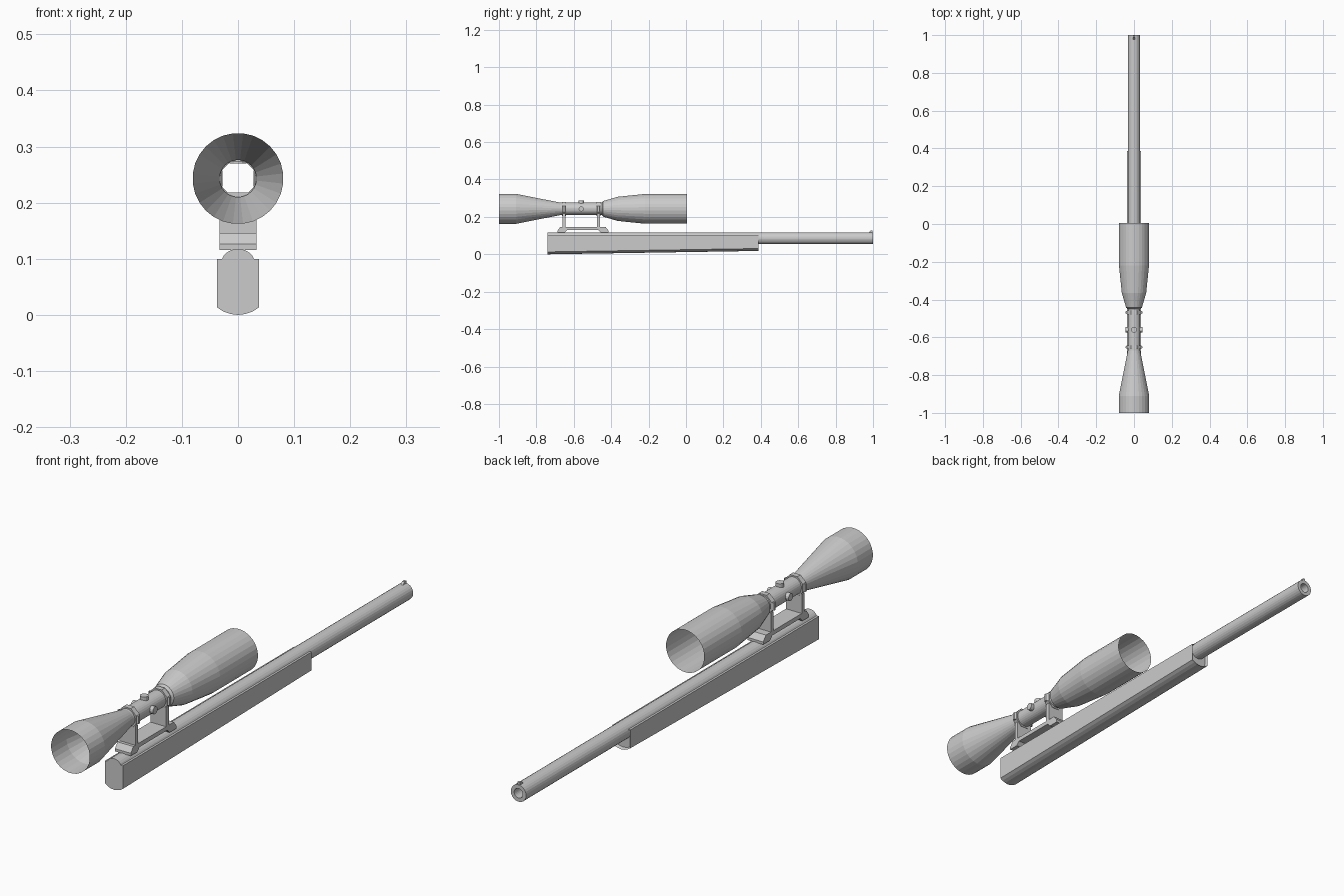
import bpy, bmesh, math
from mathutils import Matrix

if "Cube" in bpy.data.objects:
    bpy.data.objects.remove(bpy.data.objects["Cube"])

SCOPE_Z = 0.243
BARREL_Z = 0.086


def finish(name, bm):
    bmesh.ops.recalc_face_normals(bm, faces=bm.faces)
    me = bpy.data.meshes.new(name)
    bm.to_mesh(me)
    bm.free()
    ob = bpy.data.objects.new(name, me)
    bpy.context.collection.objects.link(ob)
    return ob


def lathe(name, profile, z, n=24, closed=False, cap_end=False):
    """Revolve (y, radius) points about a y-directed axis at height z."""
    bm = bmesh.new()
    rings = []
    for y, r in profile:
        rings.append([bm.verts.new((r * math.cos(2 * math.pi * (i + .5) / n), y,
                                    z + r * math.sin(2 * math.pi * (i + .5) / n)))
                      for i in range(n)])
    pairs = list(zip(rings, rings[1:]))
    if closed:
        pairs.append((rings[-1], rings[0]))
    for a, b in pairs:
        for i in range(n):
            j = (i + 1) % n
            bm.faces.new((a[i], a[j], b[j], b[i]))
    if cap_end:
        bm.faces.new(rings[0])
        bm.faces.new(rings[-1])
    return finish(name, bm)


def extrude_x(name, profile, half):
    """Extrude a (y, z) outline across x."""
    bm = bmesh.new()
    l, r = ([bm.verts.new((x, y, z)) for y, z in profile] for x in (-half, half))
    bm.faces.new(l)
    bm.faces.new(r)
    for i in range(len(l)):
        j = (i + 1) % len(l)
        bm.faces.new((l[i], l[j], r[j], r[i]))
    return finish(name, bm)


def box(name, x, y, z):
    return extrude_x(name, [(y[0], z[0]), (y[1], z[0]), (y[1], z[1]), (y[0], z[1])], x)


def knob(name, loc, axis, r, depth, n=12):
    bm = bmesh.new()
    rot = Matrix.Rotation(math.pi / 2, 4, 'Y') if axis == 'X' else Matrix()
    bmesh.ops.create_cone(bm, cap_ends=True, segments=n, radius1=r, radius2=r,
                          depth=depth, matrix=Matrix.Translation(loc) @ rot)
    return finish(name, bm)


# Stock: rounded belly, rising slightly toward the front, recessed front face
bm = bmesh.new()
half = [(0.037, 0.1), (0.037, 0.013), (0.026, 0.006), (0.013, 0.0015)]
section = half + [(0, 0)] + [(-x, z) for x, z in reversed(half)]
ends = []
for y, lift in ((-0.74, 0), (0.387, 0.018)):
    ends.append([bm.verts.new((x, y, z + (lift if z < 0.05 else 0))) for x, z in section])
for i in range(len(section)):
    j = (i + 1) % len(section)
    bm.faces.new((ends[0][i], ends[0][j], ends[1][j], ends[1][i]))
bm.faces.new(ends[0])
front = bm.faces.new(ends[1])
bmesh.ops.recalc_face_normals(bm, faces=bm.faces)
bmesh.ops.inset_individual(bm, faces=[front], thickness=0.004, depth=-0.012)
finish("stock", bm)

# Barrel with hollow muzzle, and front sight
lathe("barrel", [(-0.74, 0.032), (1.0, 0.032), (1.0, 0.018), (0.85, 0.018)],
      BARREL_Z, 24, cap_end=True)
extrude_x("front_sight", [(0.975, 0.115), (0.998, 0.115), (0.998, 0.127), (0.988, 0.127)], 0.005)

# Scope body: one thin open tube
lathe("scope_body", [(-1.0, 0.081), (-0.91, 0.081), (-0.67, 0.033), (-0.45, 0.033),
                     (-0.443, 0.042), (-0.365, 0.065), (-0.22, 0.080), (0.005, 0.080)],
      SCOPE_Z, 28)

# Mount base: bridge with sloped feet
extrude_x("mount_base", [(-0.687, 0.116), (-0.687, 0.126), (-0.672, 0.146), (-0.43, 0.146),
                         (-0.414, 0.126), (-0.414, 0.116), (-0.455, 0.116), (-0.468, 0.13),
                         (-0.635, 0.13), (-0.648, 0.116)], 0.033)

# Mount legs, clamp rings and clamp bolts
for tag, y in (("rear", -0.652), ("front", -0.468)):
    box(tag + "_mount_leg", 0.033, (y - 0.008, y + 0.008), (0.14, 0.218))
    lathe(tag + "_clamp_ring", [(y - 0.01, 0.033), (y - 0.01, 0.041),
                                (y + 0.01, 0.041), (y + 0.01, 0.033)], SCOPE_Z, 8, closed=True)
    for side, s in (("left", -1), ("right", 1)):
        knob(f"{tag}_{side}_clamp_bolt", (s * 0.036, y, SCOPE_Z), 'Z', 0.009, 0.03, 6)

# Adjustment knobs
knob("top_knob", (0, -0.56, SCOPE_Z + 0.036), 'Z', 0.015, 0.018)
for side, s in (("left", -1), ("right", 1)):
    knob(side + "_knob", (s * 0.037, -0.56, SCOPE_Z), 'X', 0.014, 0.018)
